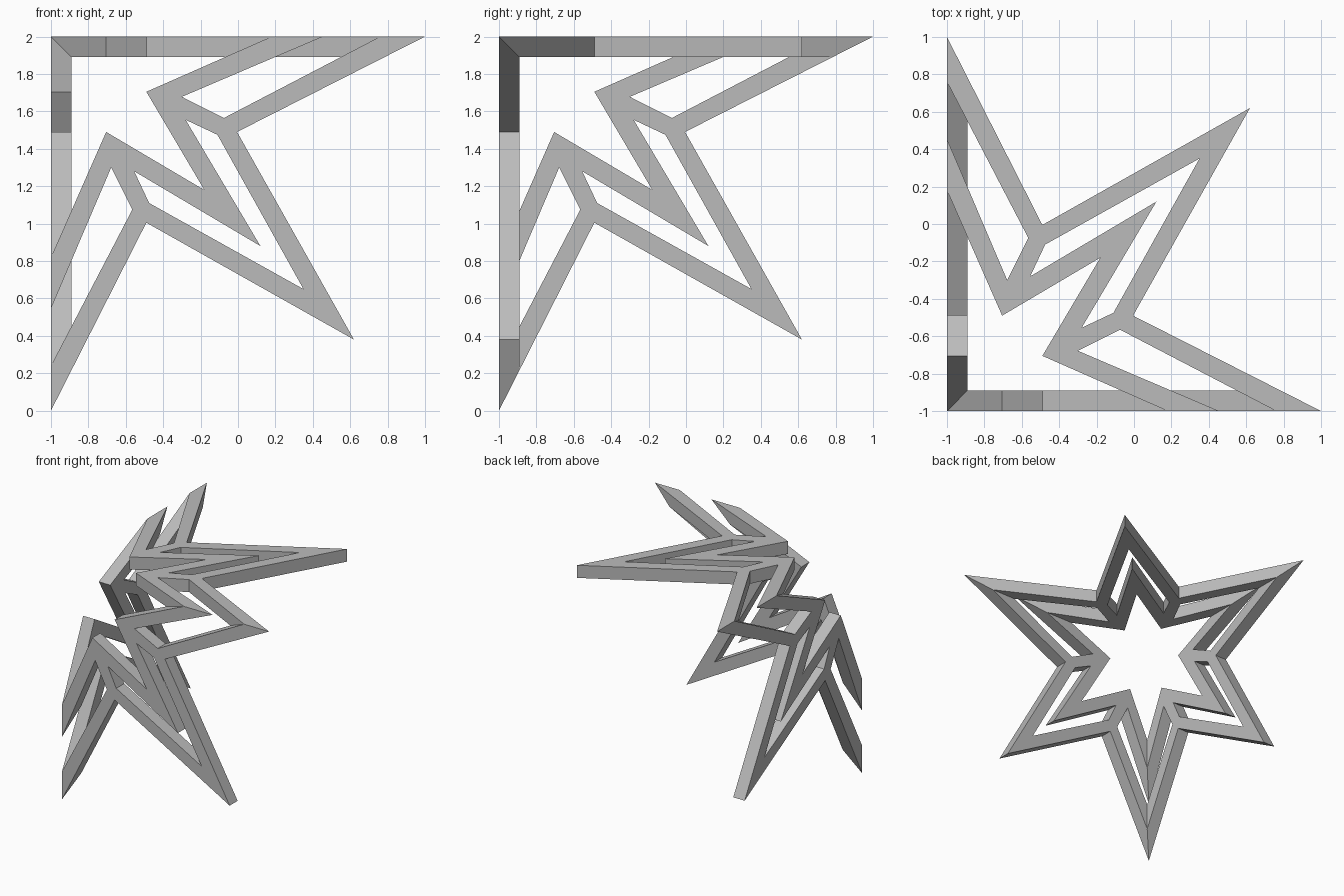
import bpy
import bmesh
from itertools import permutations
from mathutils import Vector

if "Cube" in bpy.data.objects:
    bpy.data.objects.remove(bpy.data.objects["Cube"], do_unlink=True)

THICK = 0.11

# Half of one star panel, measured (along, across) from the shared corner
HALF_PANEL = [(1.18, 0), (0.51, 0.295), (0.82, 0.82), (1.12, 1.12),
              (0.72, 0.445), (0.89, 0.525), (1.35, 1.35), (1.62, 1.62),
              (0.995, 0.51), (2, 0), (1.76, 0), (0.925, 0.435),
              (0.70, 0.322), (1.455, 0)]

grey = bpy.data.materials.new("grey")
grey.use_nodes = True
colour = (0.5, 0.5, 0.5, 1)
grey.diffuse_color = colour
grey.node_tree.nodes["Principled BSDF"].inputs["Base Color"].default_value = colour


def half_panel(bm, order):
    """Add one half panel, with its axes assigned in the given order."""
    part = bmesh.new()
    face = part.faces.new([part.verts.new((u, v, 0)) for u, v in HALF_PANEL])
    grown = bmesh.ops.extrude_face_region(part, geom=[face], use_keep_orig=True)
    moved = [g for g in grown["geom"] if isinstance(g, bmesh.types.BMVert)]
    bmesh.ops.translate(part, verts=moved, vec=(0, 0, THICK))

    # Drop the walls on the diagonal seam and on the outer edge
    seams = [f for f in part.faces
             if all(abs(v.co.x - v.co.y) < 1e-4 for v in f.verts)
             or all(abs(v.co.y) < 1e-4 for v in f.verts)]
    bmesh.ops.delete(part, geom=seams, context="FACES")
    bmesh.ops.triangulate(part, faces=part.faces[:])

    # Mitre where two panels meet at right angles
    bmesh.ops.bisect_plane(part, geom=part.verts[:] + part.edges[:] + part.faces[:],
                           dist=1e-5, plane_co=(0, 0, 0), plane_no=(0, 1, -1),
                           clear_inner=True)

    copies = {}
    for vert in part.verts:
        p, q, r = (vert.co[i] for i in order)
        copies[vert] = bm.verts.new(Vector((p - 1, q - 1, 2 - r)))
    for f in part.faces:
        bm.faces.new([copies[v] for v in f.verts])
    part.free()


# Six mirrored halves form three panels folded around one corner
bm = bmesh.new()
for order in permutations(range(3)):
    half_panel(bm, order)
bmesh.ops.remove_doubles(bm, verts=bm.verts[:], dist=1e-4)
bmesh.ops.recalc_face_normals(bm, faces=bm.faces[:])
bmesh.ops.dissolve_limit(bm, angle_limit=0.01, verts=bm.verts[:], edges=bm.edges[:])

mesh = bpy.data.meshes.new("folded_star_frame")
bm.to_mesh(mesh)
bm.free()
mesh.materials.append(grey)
star = bpy.data.objects.new("folded_star_frame", mesh)
bpy.context.collection.objects.link(star)
